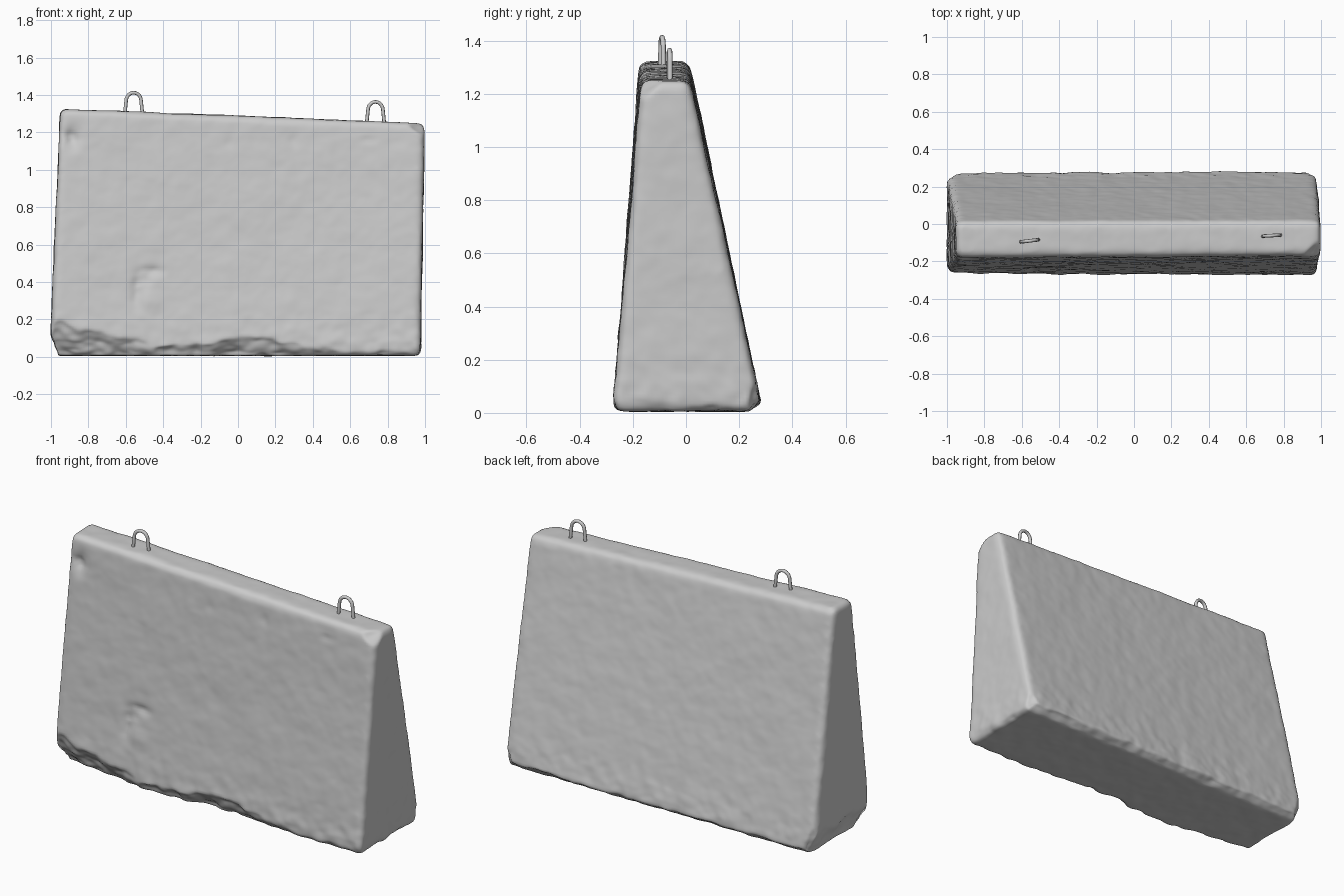
import bpy, bmesh, math
from mathutils import Vector, noise

if "Cube" in bpy.data.objects:
    bpy.data.objects.remove(bpy.data.objects["Cube"])

# Concrete block: tapered eight-corner hull with rounded edges
corners = [(-1.006, -0.273, 0.006), (0.976, -0.277, 0.006), (0.976, 0.289, 0.006), (-1.006, 0.283, 0.006),
           (-0.952, -0.178, 1.327), (0.999, -0.168, 1.25), (0.999, 0.016, 1.25), (-0.952, 0.012, 1.327)]
quads = [(0, 3, 2, 1), (4, 5, 6, 7), (0, 1, 5, 4), (1, 2, 6, 5), (2, 3, 7, 6), (3, 0, 4, 7)]
bm = bmesh.new()
vs = [bm.verts.new(c) for c in corners]
for q in quads:
    bm.faces.new([vs[i] for i in q])
bmesh.ops.bevel(bm, geom=bm.edges[:] + bm.verts[:], offset=0.032, segments=3, profile=0.5, affect='EDGES')
mesh = bpy.data.meshes.new("concrete_block")
bm.to_mesh(mesh)
bm.free()
block = bpy.data.objects.new("concrete_block", mesh)
bpy.context.collection.objects.link(block)
bpy.context.view_layer.objects.active = block
block.select_set(True)
rem = block.modifiers.new("Remesh", 'REMESH')
rem.mode = 'VOXEL'
rem.voxel_size = 0.0135
sm = block.modifiers.new("Smooth", 'SMOOTH')
sm.factor = 0.5
sm.iterations = 4
for m in ("Remesh", "Smooth"):
    bpy.ops.object.modifier_apply(modifier=m)


def fbm(p, scale, seed=0.0):
    q = p * scale + Vector((seed, seed * 0.7, seed * 1.3))
    return noise.noise(q) + 0.5 * noise.noise(q * 2.1)


def interp(table, x):
    for (a, u), (b, v) in zip(table, table[1:]):
        if x <= b:
            return u + (v - u) * max(0, (x - a) / (b - a))
    return table[-1][1]


def clip(p, point, normal, depth):
    """Flatten everything lying beyond a worn plane."""
    n = Vector(normal).normalized()
    d = (p - Vector(point)).dot(n) + depth
    return p - n * d if d > 0 else p


# Worn depth along the bottom front edge
front_wear = [(-1, 0.105), (-0.8, 0.08), (-0.6, 0.055), (-0.45, 0.03), (-0.2, 0.035),
              (0, 0.065), (0.2, 0.05), (0.45, 0.03), (0.6, 0.015), (1, 0.02)]
# Other worn edges and corners: point, outward normal, depth
wear = [((-1.005, 0, 0), (-1, 0, -0.4), 0.05),
        ((0.976, 0, 0), (1, 0, -0.6), 0.018),
        ((0, 0.285, 0), (0, 0.75, -1), 0.036),
        ((-1.0, 0.28, 0), (-1, 1, -0.2), 0.055),
        ((0.98, 0.28, 0), (1, 1, -0.3), 0.045),
        ((0.985, -0.27, 0), (1, -1, -0.5), 0.03),
        ((0.999, -0.168, 1.25), (1, -1, 1), 0.055),
        ((-0.952, -0.178, 1.327), (-1, -1, 1), 0.03)]
# Front pits and gouges: x, z, x radius, z radius, depth
pits = [(-0.885, 1.175, 0.04, 0.05, 0.024), (-0.46, 0.46, 0.06, 0.025, 0.014),
        (-0.54, 0.36, 0.03, 0.09, 0.014), (-0.47, 0.3, 0.05, 0.04, -0.008),
        (-0.5, 0.41, 0.03, 0.03, 0.01), (0.29, 1.15, 0.03, 0.04, 0.006),
        (-0.05, 1.14, 0.03, 0.03, 0.006), (0.7, 1.16, 0.04, 0.02, 0.006)]

me = block.data
normals = [v.normal.copy() for v in me.vertices]
for v, n in zip(me.vertices, normals):
    p = v.co.copy()
    o = p.copy()
    rough = fbm(o, 9)
    # Chipped edges
    h = interp(front_wear, p.x) + 0.02 * rough
    p = clip(p, (0, -0.275, 0.006), (0, -1.5, -1), max(h, 0))
    for point, normal, depth in wear:
        p = clip(p, point, normal, depth + 0.012 * fbm(o, 8, 3))
    # Surface bumps, stronger near the base
    low = max(0, 1 - o.z / 0.25)
    amount = 0.003 * fbm(o, 4, 7) + (0.0022 + 0.005 * low) * fbm(o, 14, 11)
    if n.z < -0.9:
        amount *= 0.4
    p += n * amount
    # Pits
    if n.y < -0.5:
        for x, z, rx, rz, depth in pits:
            r2 = ((o.x - x) / rx) ** 2 + ((o.z - z) / rz) ** 2
            if r2 < 6:
                p.y += depth * math.exp(-r2) * (1 + 0.5 * fbm(o, 25))
    p.z = max(p.z, 0.002)
    v.co = p
sm = block.modifiers.new("Soften", 'SMOOTH')
sm.iterations = 2
bpy.ops.object.modifier_apply(modifier="Soften")
bpy.ops.object.shade_smooth()


# Lifting loops: bent round bars set into the top
def lifting_loop(name, x, y, base, top, tilt):
    cu = bpy.data.curves.new(name, 'CURVE')
    cu.dimensions = '3D'
    cu.bevel_depth = 0.0095
    cu.bevel_resolution = 2
    r = 0.04
    pts = [(-0.051, base - 0.05)]
    pts += [(-r * math.cos(t), top - 0.0095 - r * (1.1 - 1.1 * math.sin(t)))
            for t in [math.pi * i / 12 for i in range(13)]]
    pts.append((0.051, base - 0.05))
    sp = cu.splines.new('POLY')
    sp.points.add(len(pts) - 1)
    for point, (dx, z) in zip(sp.points, pts):
        point.co = (x + dx, y + dx * tilt, z, 1)
    ob = bpy.data.objects.new(name, cu)
    bpy.context.collection.objects.link(ob)
    bpy.ops.object.select_all(action='DESELECT')
    ob.select_set(True)
    bpy.context.view_layer.objects.active = ob
    bpy.ops.object.convert(target='MESH')
    bpy.ops.object.shade_smooth()


lifting_loop("lifting_loop_left", -0.558, -0.09, 1.31, 1.422, 0.12)
lifting_loop("lifting_loop_right", 0.735, -0.062, 1.26, 1.373, 0.06)
